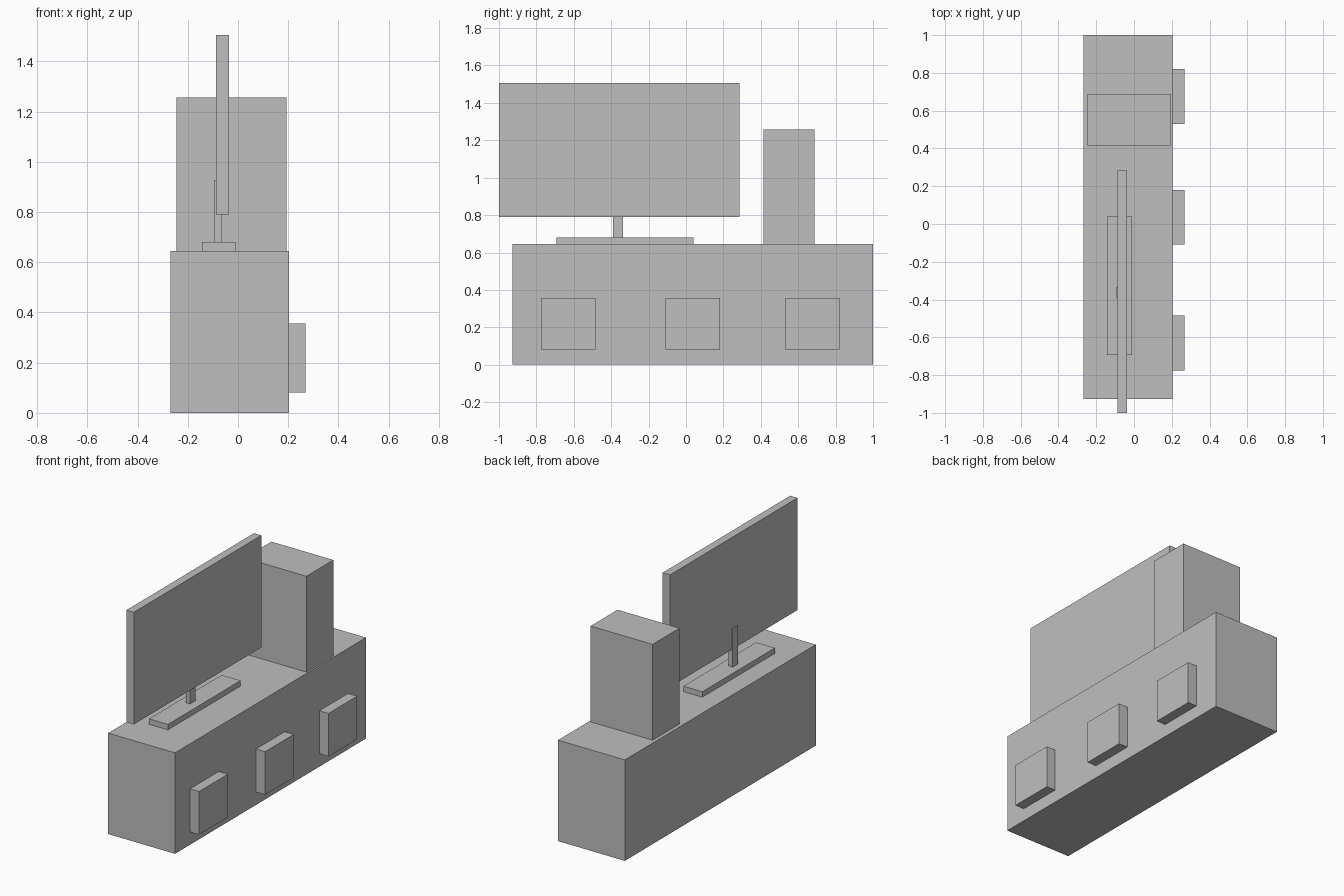
import bpy

if "Cube" in bpy.data.objects:
    bpy.data.objects.remove(bpy.data.objects["Cube"])

grey = bpy.data.materials.new("plain grey")
grey.diffuse_color = (0.52, 0.52, 0.52, 1)
grey.use_nodes = True
grey.node_tree.nodes["Principled BSDF"].inputs["Base Color"].default_value = grey.diffuse_color


def box(name, x, y, z):
    """Box spanning the given (min, max) ranges."""
    spans = (x, y, z)
    bpy.ops.mesh.primitive_cube_add(size=1, location=[(a + b) / 2 for a, b in spans])
    ob = bpy.context.object
    ob.name = name
    ob.scale = [b - a for a, b in spans]
    bpy.ops.object.transform_apply(location=False, rotation=False, scale=True)
    ob.data.materials.append(grey)
    return ob


# Low cabinet
box("cabinet", (-0.268, 0.204), (-0.927, 1.0), (0, 0.645))

# Three drawer blocks on the +x face
for i, y in enumerate((-0.63, 0.036, 0.675)):
    box(f"drawer_block_{i + 1}", (0.204, 0.268), (y - 0.145, y + 0.145), (0.082, 0.357))

# Tall speaker on the cabinet
box("speaker", (-0.245, 0.193), (0.415, 0.687), (0.645, 1.257))

# Television: foot, post behind the panel, and screen panel
box("screen_foot", (-0.143, -0.01), (-0.693, 0.04), (0.645, 0.68))
box("screen_post", (-0.095, -0.066), (-0.39, -0.336), (0.68, 0.925))
box("screen_panel", (-0.088, -0.036), (-1.0, 0.287), (0.79, 1.506))
